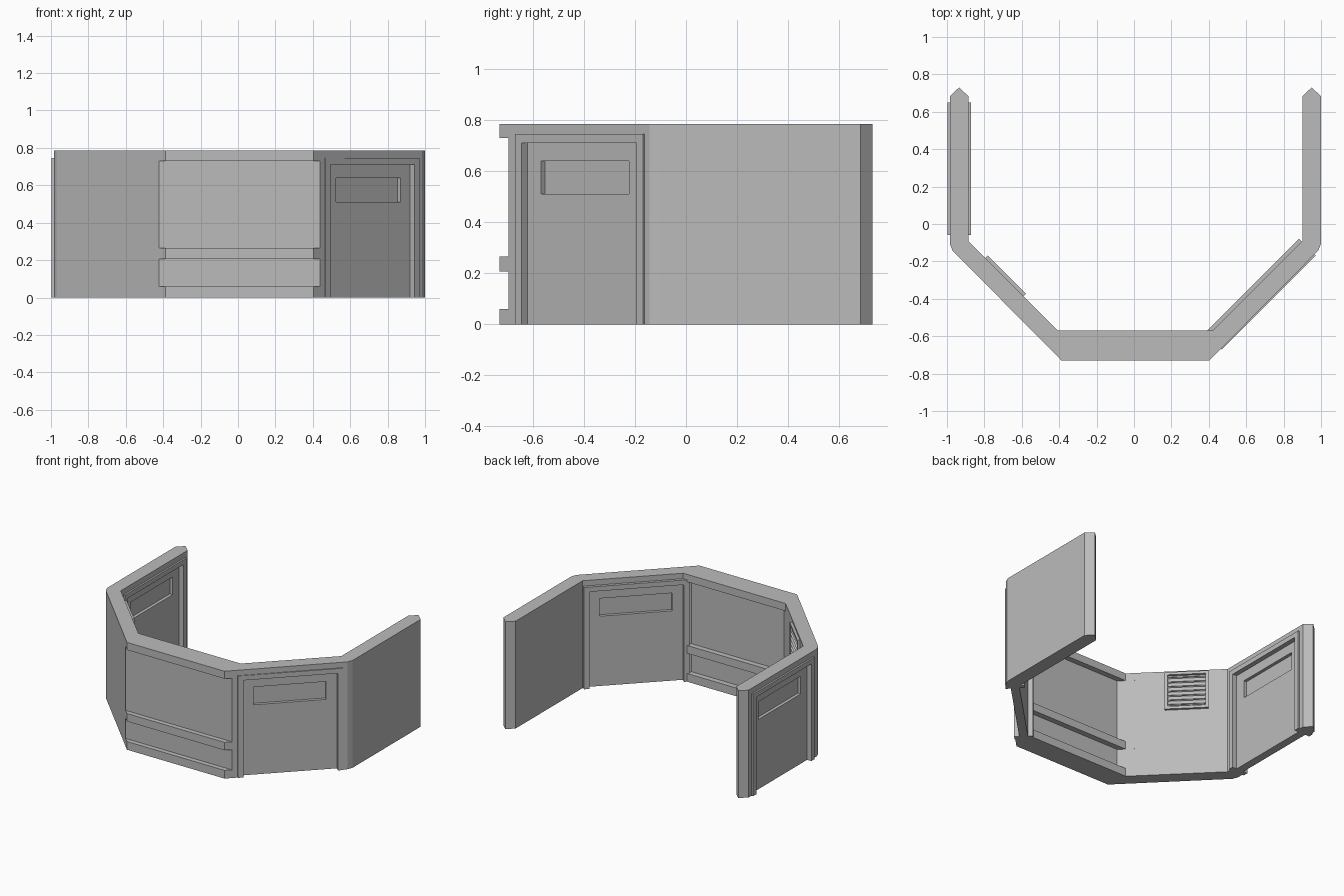
import bpy, bmesh
from math import radians
from mathutils import Matrix, Vector

if "Cube" in bpy.data.objects:
    bpy.data.objects.remove(bpy.data.objects["Cube"], do_unlink=True)

grey = bpy.data.materials.new("mid grey")
grey.use_nodes = True
grey.diffuse_color = (0.5, 0.5, 0.5, 1)
grey.node_tree.nodes["Principled BSDF"].inputs["Base Color"].default_value = (0.5, 0.5, 0.5, 1)

MID = 0.0075      # plan is mirrored about this x
HEIGHT = 0.785
UPRIGHT = Matrix.Rotation(radians(90), 4, "X")


def finish(name, bm, matrix):
    bm.transform(matrix)
    bmesh.ops.recalc_face_normals(bm, faces=bm.faces)
    mesh = bpy.data.meshes.new(name)
    bm.to_mesh(mesh)
    bm.free()
    mesh.materials.append(grey)
    obj = bpy.data.objects.new(name, mesh)
    bpy.context.collection.objects.link(obj)
    return obj


def prism(name, points, low, high, matrix=Matrix()):
    """Extrude a flat outline from low to high along local z."""
    bm = bmesh.new()
    face = bm.faces.new([bm.verts.new((x, y, low)) for x, y in points])
    out = bmesh.ops.extrude_face_region(bm, geom=[face])
    moved = [v for v in out["geom"] if isinstance(v, bmesh.types.BMVert)]
    bmesh.ops.translate(bm, verts=moved, vec=(0, 0, high - low))
    return finish(name, bm, matrix)


def box(name, lo, hi, matrix=Matrix()):
    rect = [(lo[0], lo[1]), (hi[0], lo[1]), (hi[0], hi[1]), (lo[0], hi[1])]
    return prism(name, rect, lo[2], hi[2], matrix)


def cut(obj, cutters):
    for cutter in cutters:
        mod = obj.modifiers.new("cut", "BOOLEAN")
        mod.operation, mod.solver, mod.object = "DIFFERENCE", "EXACT", cutter
    graph = bpy.context.evaluated_depsgraph_get()
    mesh = bpy.data.meshes.new_from_object(obj.evaluated_get(graph))
    obj.modifiers.clear()
    obj.data = mesh
    for cutter in cutters:
        bpy.data.objects.remove(cutter, do_unlink=True)


def mirrored(half):
    return [(MID + x, y) for x, y in half] + [(MID - x, y) for x, y in reversed(half)]


def place(x, y, angle):
    return Matrix.Translation((x, y, 0)) @ Matrix.Rotation(radians(angle), 4, "Z")


# Five-sided wall with pointed free ends
half_plan = [(0.395, -0.73), (0.9775, -0.1425), (0.9925, -0.105), (0.9925, 0.683),
             (0.9425, 0.73), (0.8925, 0.683), (0.8925, -0.091), (0.414, -0.57)]
wall = prism("wall", mirrored(half_plan), 0, HEIGHT)

# Front panels sunk between rails, inside and out
cutters = []
for low, high in ((0.06, 0.207), (0.265, 0.73)):
    cutters.append(box("cutter", (-0.7, -0.9, low), (0.7, -0.695, high)))
    inner = mirrored([(0.3745, -0.61), (0.4845, -0.5)])
    cutters.append(prism("cutter", inner, low, high))

# Two doorways
doorways = {"left_door": place(0.675, -0.375, 45), "right_door": place(-0.935, 0.295, 90)}
for spot in doorways.values():
    cutters.append(box("cutter", (-0.335, -0.2, -0.1), (0.335, 0.2, 0.725), spot))
cut(wall, cutters)

# Door frames and doors with a sunken window slot on each face
for name, spot in doorways.items():
    arch = [(-0.355, 0), (-0.355, 0.745), (0.355, 0.745), (0.355, 0),
            (0.318, 0), (0.318, 0.71), (-0.318, 0.71), (-0.318, 0)]
    prism(name + "_frame", arch, -0.063, 0.063, spot @ UPRIGHT)
    door = box(name, (-0.325, -0.029, 0), (0.325, 0.029, 0.718), spot)
    cut(door, [box("cutter", (-0.244, min(a, b), 0.51), (0.244, max(a, b), 0.64), spot)
               for a, b in ((0.006, 0.1), (-0.006, -0.1))])

# Louvred vent on the inner face of the right diagonal wall
vent = place(-0.693, -0.2835, 135)
W, LOW, TOP, BAR, OUT = 0.145, 0.49, 0.77, 0.02, 0.018
for side in (-1, 1):
    a, b = sorted((side * W, side * (W - BAR)))
    box("vent_side", (a, -OUT, LOW), (b, 0.01, TOP), vent)
for z in (LOW, TOP - BAR):
    box("vent_rail", (BAR - W, -OUT, z), (W - BAR, 0.01, z + BAR), vent)
COUNT = 7
pitch = (TOP - LOW - 2 * BAR) / COUNT
for i in range(COUNT):
    z = LOW + BAR + pitch * (i + 0.5)
    tilt = vent @ Matrix.Translation((0, -0.004, z)) @ Matrix.Rotation(radians(35), 4, "X")
    box("vent_slat", (BAR - W, -0.014, -0.004), (W - BAR, 0.014, 0.004), tilt)
